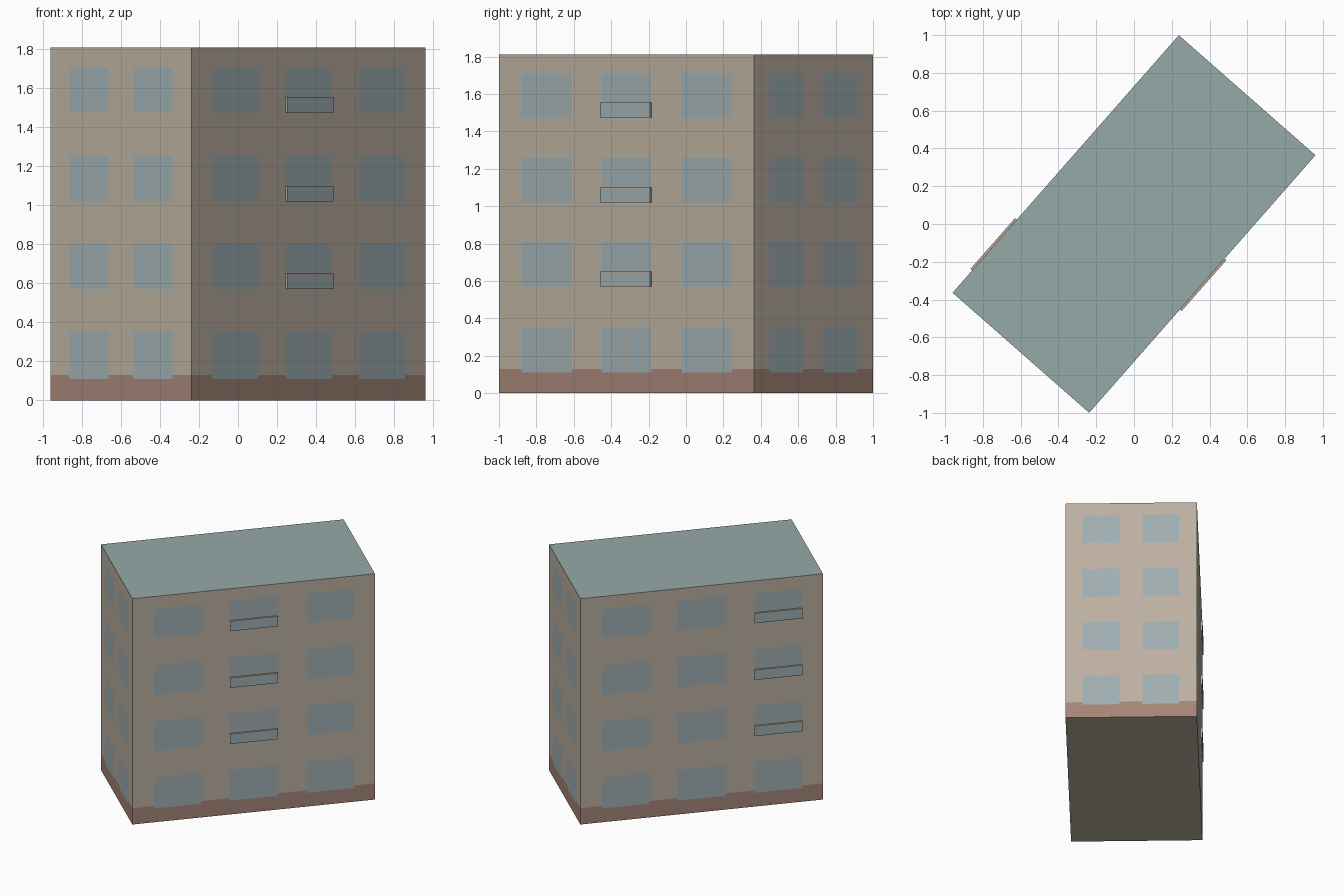
import bpy, bmesh, math
from mathutils import Matrix, Vector

old = bpy.data.objects.get("Cube")
if old:
    bpy.data.objects.remove(old)

LENGTH, WIDTH, HEIGHT = 1.815, 0.963, 1.81
TURN = Matrix.Rotation(math.radians(48.7), 4, "Z")
FLOORS = [(0.11, 0.355), (0.57, 0.807), (1.02, 1.257), (1.475, 1.708)]
PLINTH = 0.13
BAR = 0.0025  # half width of a window bar


def material(name, *rgb):
    linear = [((c / 255 + 0.055) / 1.055) ** 2.4 for c in rgb] + [1]
    mat = bpy.data.materials.new(name)
    mat.use_nodes = True
    mat.diffuse_color = linear
    bsdf = mat.node_tree.nodes["Principled BSDF"]
    bsdf.inputs["Base Color"].default_value = linear
    bsdf.inputs["Roughness"].default_value = 0.9
    return mat


MATS = [material("beige wall", 188, 176, 161), material("brown plinth", 164, 133, 119),
        material("blue grey glass", 159, 175, 178), material("grey green roof", 150, 170, 167),
        material("pale trim", 185, 167, 154)]
WALL, BASE, GLASS, ROOF, TRIM = range(5)


def finish(bm, name):
    bmesh.ops.transform(bm, matrix=TURN, verts=bm.verts)
    mesh = bpy.data.meshes.new(name)
    bm.to_mesh(mesh)
    bm.free()
    for mat in MATS:
        mesh.materials.append(mat)
    obj = bpy.data.objects.new(name, mesh)
    bpy.context.collection.objects.link(obj)
    return obj


def add_wall(bm, start, end, centres, pane, barred):
    """Wall cut into a grid whose cells become wall, plinth, glass or bar."""
    span = (end - start).length
    along = (end - start) / span
    middles = [c * span for c in centres]
    us = sorted([0, span] + [m + s for m in middles for s in (-pane / 2, -BAR, BAR, pane / 2)])
    zs = sorted([0, PLINTH, HEIGHT] + [z for f in FLOORS for z in f])
    grid = [[bm.verts.new((*(start + along * u), z)) for u in us] for z in zs]
    for j in range(len(zs) - 1):
        z = (zs[j] + zs[j + 1]) / 2
        storey = next((i for i, (lo, hi) in enumerate(FLOORS) if lo < z < hi), None)
        for i in range(len(us) - 1):
            u = (us[i] + us[i + 1]) / 2
            off = min(abs(u - m) for m in middles)
            face = bm.faces.new((grid[j][i], grid[j][i + 1], grid[j + 1][i + 1], grid[j + 1][i]))
            if storey is not None and off < pane / 2:
                face.material_index = TRIM if off < BAR and storey in barred else GLASS
            else:
                face.material_index = BASE if z < PLINTH else WALL


# Building shell: four window walls, roof and underside
corners = [Vector((x * LENGTH / 2, y * WIDTH / 2)) for x, y in ((-1, -1), (1, -1), (1, 1), (-1, 1))]
LONG, SHORT = (0.187, 0.5, 0.815), (0.27, 0.725)
shell = bmesh.new()
for k in range(4):
    long_side = k % 2 == 0
    add_wall(shell, corners[k], corners[(k + 1) % 4], LONG if long_side else SHORT,
             0.357 if long_side else 0.27, (0,) if long_side else (0, 1, 2, 3))
roof = shell.faces.new([shell.verts.new((*c, HEIGHT)) for c in corners])
roof.material_index = ROOF
shell.faces.new([shell.verts.new((*c, 0)) for c in reversed(corners)])
bmesh.ops.remove_doubles(shell, verts=shell.verts, dist=0.0001)
finish(shell, "building_shell")


# Shallow balcony fronts with a pale rail on top
def add_box(name, centre, size, index):
    bm = bmesh.new()
    bmesh.ops.create_cube(bm, size=1, matrix=Matrix.Translation(centre) @ Matrix.Diagonal((*size, 1)))
    for face in bm.faces:
        face.material_index = index
    finish(bm, name)


for label, side, t in (("front", -1, LONG[1]), ("back", 1, 1 - LONG[2])):
    x, y = (t - 0.5) * LENGTH, side * (WIDTH / 2 + 0.006)
    for n, (low, high) in enumerate(FLOORS[1:], 2):
        add_box(f"{label}_balcony_{n}", (x, y, low + 0.036), (0.357, 0.012, 0.072), GLASS)
        add_box(f"{label}_balcony_rail_{n}", (x, y, low + 0.076), (0.357, 0.012, 0.008), TRIM)
